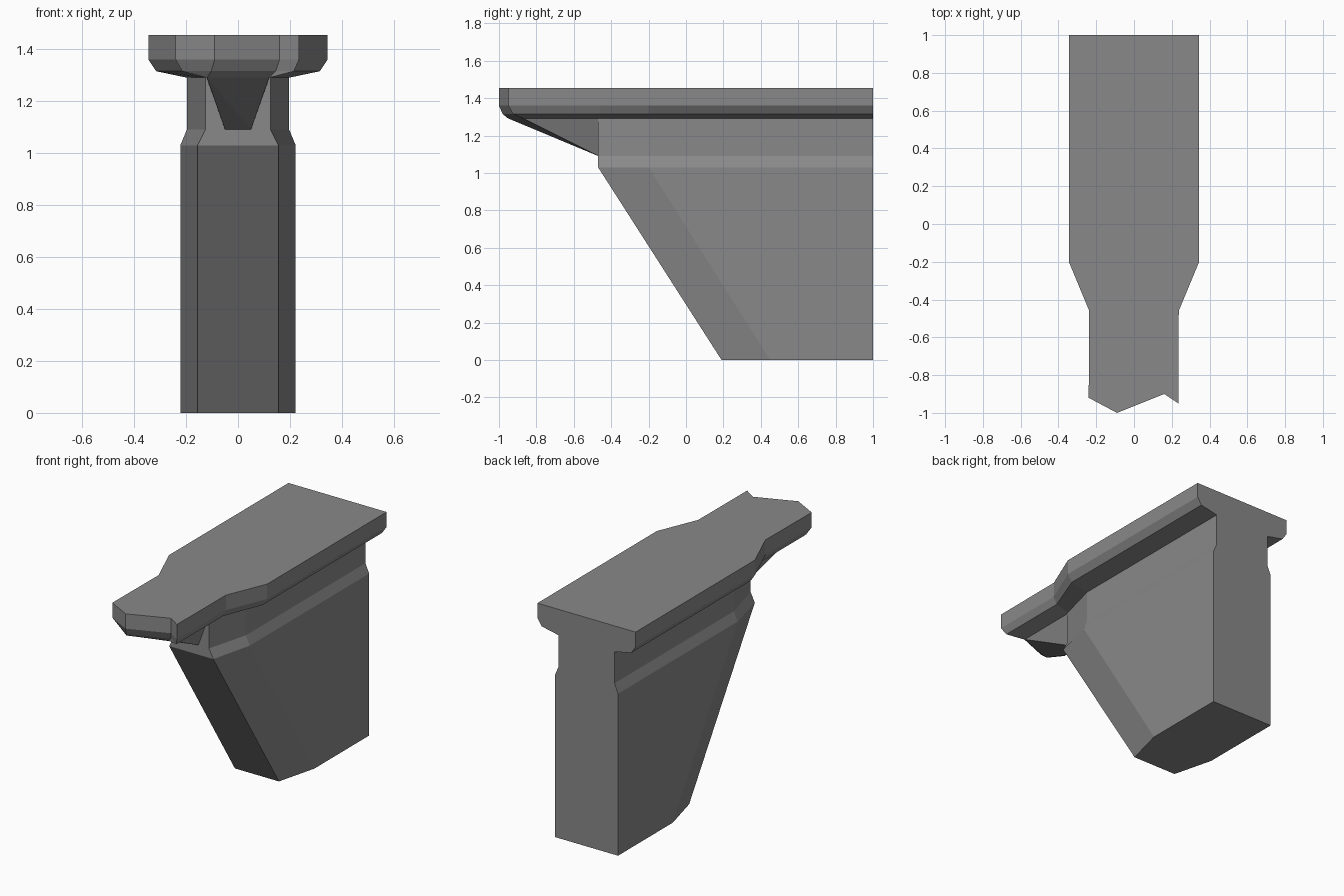
import bpy, bmesh

if "Cube" in bpy.data.objects:
    bpy.data.objects.remove(bpy.data.objects["Cube"])

stone = bpy.data.materials.new("grey stone")
stone.diffuse_color = (0.25, 0.25, 0.25, 1)
stone.use_nodes = True
stone.node_tree.nodes["Principled BSDF"].inputs["Base Color"].default_value = stone.diffuse_color


def finish(name, bm):
    bmesh.ops.remove_doubles(bm, verts=bm.verts, dist=0.0005)
    bmesh.ops.recalc_face_normals(bm, faces=bm.faces)
    me = bpy.data.meshes.new(name)
    bm.to_mesh(me)
    bm.free()
    me.materials.append(stone)
    ob = bpy.data.objects.new(name, me)
    bpy.context.collection.objects.link(ob)
    return ob


def loft(name, loops):
    bm = bmesh.new()
    rings = [[bm.verts.new(p) for p in loop] for loop in loops]
    n = len(rings[0])
    for a, b in zip(rings, rings[1:]):
        for i in range(n):
            j = (i + 1) % n
            bm.faces.new((a[i], a[j], b[j], b[i]))
    bm.faces.new(rings[0][::-1])
    bm.faces.new(rings[-1])
    return finish(name, bm)


# Bracket body: chamfered front, raking back toward the foot, narrow neck
def body_ring(z, w, f, side, front):
    half = [(w, 1), (w, side), (f, front)]
    return [(x, y, z) for x, y in half] + [(-x, y, z) for x, y in half[::-1]]


loft("bracket_body", [
    body_ring(0.00, 0.222, 0.155, 0.45, 0.19),
    body_ring(1.03, 0.222, 0.155, -0.20, -0.47),
    body_ring(1.09, 0.197, 0.125, -0.20, -0.47),
    body_ring(1.295, 0.197, 0.125, -0.20, -0.47),
])


# Top slab: wide at the back, narrow nose with a broken front edge
def slab_ring(z, wide, narrow, tip):
    right = [(wide, 1), (wide, -0.2), (narrow, -0.46)]
    left = [(-x, y) for x, y in right[::-1]]
    return [(x, y, z) for x, y in right + tip + left]


nose = [(0.235, -0.95), (0.16, -0.90), (-0.09, -1.0), (-0.24, -0.92)]
lower = [(0.215, -0.925), (0.145, -0.883), (-0.103, -0.98), (-0.215, -0.90)]
under = [(0.121, -0.868), (0.12, -0.87), (-0.12, -0.95), (-0.121, -0.945)]
loft("top_slab", [
    slab_ring(1.29, 0.196, 0.122, under),
    slab_ring(1.315, 0.315, 0.215, lower),
    slab_ring(1.36, 0.345, 0.237, nose),
    slab_ring(1.455, 0.345, 0.237, nose),
])

# Tapered wedge propping the nose from the neck
bm = bmesh.new()
for p in [(0.12, -0.87, 1.291), (-0.12, -0.95, 1.291),
          (0.122, -0.465, 1.291), (-0.122, -0.465, 1.291),
          (0.05, -0.468, 1.09), (-0.05, -0.468, 1.09)]:
    bm.verts.new(p)
bmesh.ops.convex_hull(bm, input=bm.verts)
finish("nose_wedge", bm)
